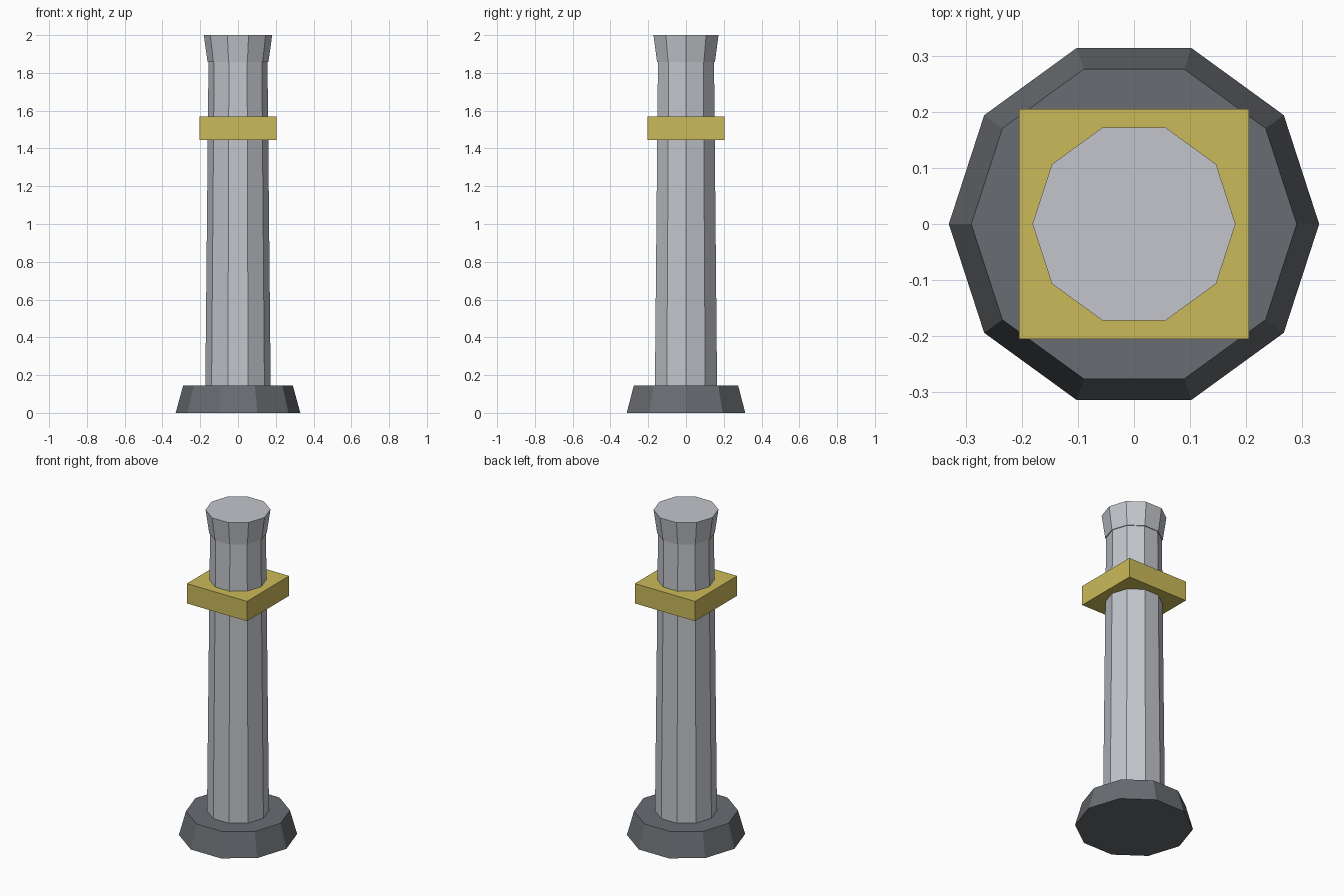
import bpy
import math

cube = bpy.data.objects.get("Cube")
if cube:
    bpy.data.objects.remove(cube, do_unlink=True)


def material(name, color):
    mat = bpy.data.materials.new(name)
    mat.use_nodes = True
    rgba = (*color, 1.0)
    mat.diffuse_color = rgba
    mat.node_tree.nodes["Principled BSDF"].inputs["Base Color"].default_value = rgba
    return mat


def frustum(name, r_bottom, r_top, z_bottom, z_top, mat):
    """Ten-sided tapered drum with a corner on the x axis."""
    bpy.ops.mesh.primitive_cone_add(
        vertices=10, radius1=r_bottom, radius2=r_top, depth=z_top - z_bottom,
        location=(0, 0, (z_bottom + z_top) / 2), rotation=(0, 0, math.pi / 2))
    obj = bpy.context.object
    obj.name = name
    bpy.ops.object.transform_apply(rotation=True)
    obj.data.materials.append(mat)
    return obj


stone = material("light_stone", (0.54, 0.56, 0.60))
dark_stone = material("dark_stone", (0.14, 0.15, 0.165))
gold = material("gold", (0.60, 0.49, 0.10))

# Flared foot, tapered shaft and widening capital
frustum("base", 0.33, 0.29, 0, 0.146, dark_stone)
frustum("shaft", 0.173, 0.156, 0.14, 1.87, stone)
frustum("capital", 0.161, 0.181, 1.857, 2, stone)

# Square band around the upper shaft
bpy.ops.mesh.primitive_cube_add(size=1, location=(0, 0, 1.507))
band = bpy.context.object
band.name = "square_band"
band.scale = (0.41, 0.41, 0.122)
bpy.ops.object.transform_apply(scale=True)
band.data.materials.append(gold)
